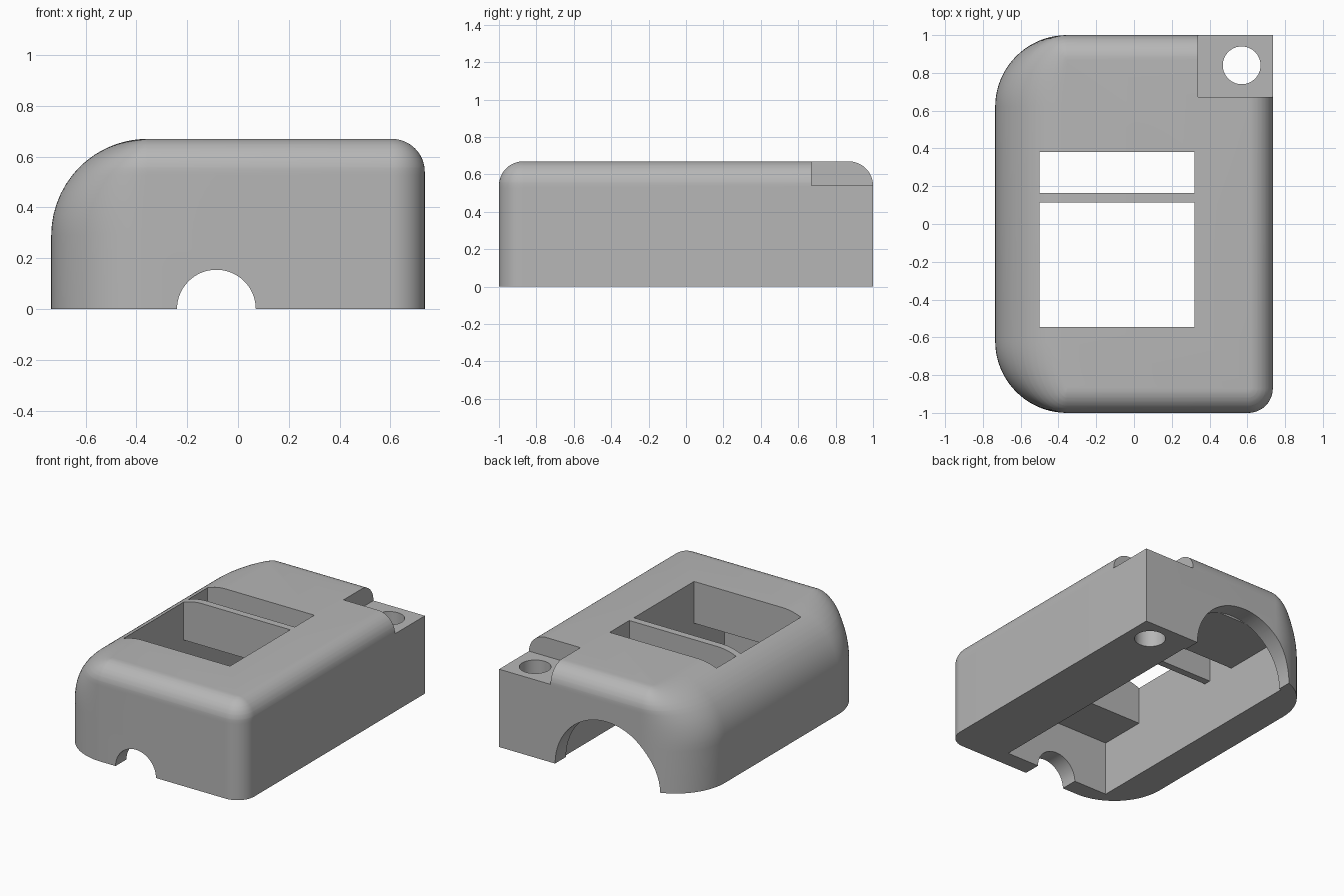
import bpy
import bmesh
from math import sin, cos, pi, sqrt

if "Cube" in bpy.data.objects:
    bpy.data.objects.remove(bpy.data.objects["Cube"], do_unlink=True)

W, D, H = 0.735, 1.0, 0.67      # half width, half depth, height
BIG, SMALL = 0.38, 0.13         # edge radii
MID = -0.09                     # x centre of the cavity and both arches
CEILING = 0.38
WALL = 0.88                     # inner face of the end walls

grey = bpy.data.materials.new("plain_grey")
grey.use_nodes = True
grey.diffuse_color = (0.47, 0.47, 0.47, 1)
grey.node_tree.nodes["Principled BSDF"].inputs["Base Color"].default_value = grey.diffuse_color


def new_object(name, bm):
    mesh = bpy.data.meshes.new(name)
    bm.to_mesh(mesh)
    bm.free()
    mesh.materials.append(grey)
    obj = bpy.data.objects.new(name, mesh)
    bpy.context.collection.objects.link(obj)
    return obj


def inset(z, r):
    """How far a wall has curved inward at height z for a top edge of radius r."""
    up = max(0.0, z - (H - r))
    return r - sqrt(max(0.0, r * r - up * up))


def corner(cx, cy, rx, ry, start, steps):
    return [(cx + rx * cos(start + pi / 2 * i / steps),
             cy + ry * sin(start + pi / 2 * i / steps)) for i in range(steps + 1)]


def section(z):
    """Outline at height z: two wide left corners, one tight and one square right corner."""
    a, b = inset(z, BIG), inset(z, SMALL)
    cx, cy = BIG - W, D - BIG
    pts = [(W - b, D - b)]
    pts += corner(cx, cy, BIG - a, BIG - b, pi / 2, 20)
    pts += corner(cx, -cy, BIG - a, BIG - b, pi, 20)
    pts += corner(W - SMALL, SMALL - D, SMALL - b, SMALL - b, 1.5 * pi, 12)
    return [(x, y, z) for x, y in pts]


# Shell body lofted through its height
levels = {0.0}
for r, steps in ((BIG, 14), (SMALL, 12)):
    levels |= {round(H - r + r * sin(pi / 2 * i / steps), 4) for i in range(steps + 1)}
bm = bmesh.new()
rings = [[bm.verts.new(p) for p in section(z)] for z in sorted(levels)]
for low, high in zip(rings, rings[1:]):
    for i in range(len(low)):
        j = (i + 1) % len(low)
        bm.faces.new((low[i], low[j], high[j], high[i]))
bm.faces.new(rings[0][::-1])
bm.faces.new(rings[-1])
bmesh.ops.remove_doubles(bm, verts=bm.verts, dist=0.0002)
bmesh.ops.recalc_face_normals(bm, faces=bm.faces)
body = new_object("shell_body", bm)


def box(name, x, y, z):
    bm = bmesh.new()
    bmesh.ops.create_cube(bm, size=1)
    for v in bm.verts:
        v.co = [(lo + hi) / 2 + c * (hi - lo) for c, (lo, hi) in zip(v.co, (x, y, z))]
    return new_object(name, bm)


def cylinder(name, radius, depth, location, along_y=False):
    bm = bmesh.new()
    bmesh.ops.create_cone(bm, cap_ends=True, segments=64, radius1=radius,
                          radius2=radius, depth=depth)
    obj = new_object(name, bm)
    obj.location = location
    if along_y:
        obj.rotation_euler.x = pi / 2
    return obj


# Cavity, windows, corner notch, screw hole and cable arches
left, right = MID - 0.41, MID + 0.41
cutters = [
    box("cavity_cutter", (left, right), (-WALL, WALL), (-0.2, CEILING)),
    box("large_window_cutter", (left, right), (-0.545, 0.115), (0.2, 0.9)),
    box("small_window_cutter", (left, right), (0.165, 0.38), (0.2, 0.9)),
    box("notch_cutter", (0.34, 1), (0.672, 1.2), (0.54, 0.9)),
    cylinder("screw_hole_cutter", 0.1, 2, (0.57, 0.84, 0.3)),
    cylinder("front_arch_cutter", 0.155, 0.3, (MID + 0.005, -1, 0), True),
    cylinder("back_arch_cutter", 0.395, 0.24, (MID, 1, 0), True),
]
bpy.context.view_layer.update()
bpy.context.view_layer.objects.active = body
for cutter in cutters:
    cutter.hide_render = True
    mod = body.modifiers.new(cutter.name, 'BOOLEAN')
    mod.operation = 'DIFFERENCE'
    mod.solver = 'EXACT'
    mod.object = cutter
    bpy.ops.object.modifier_apply(modifier=mod.name)
for cutter in cutters:
    bpy.data.objects.remove(cutter, do_unlink=True)

# Smooth the rounded edges, keep the cut edges sharp
bpy.ops.object.select_all(action='DESELECT')
body.select_set(True)
bpy.ops.object.shade_smooth_by_angle(angle=pi / 6)
